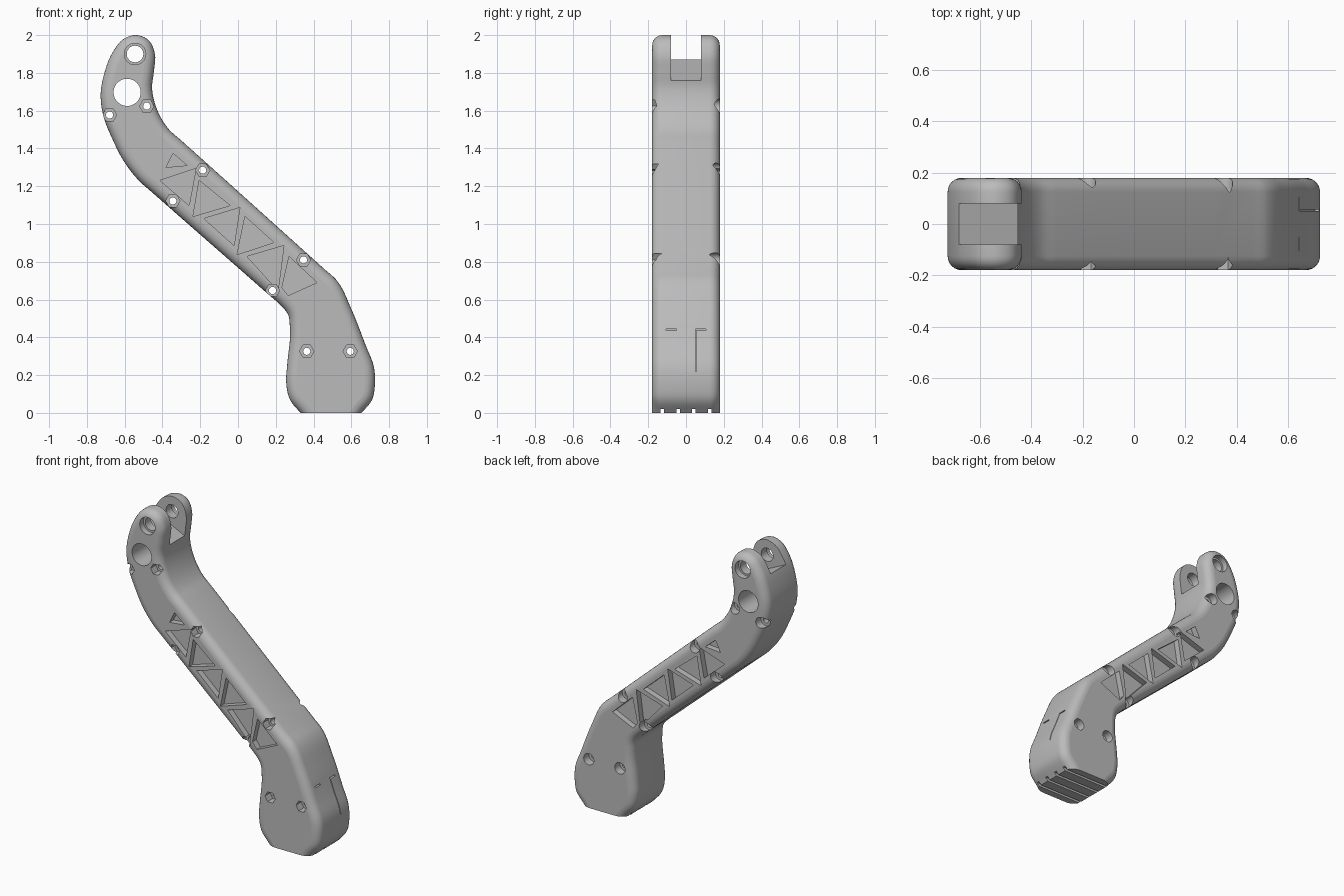
import bpy, bmesh, math
from mathutils import Vector

if "Cube" in bpy.data.objects:
    bpy.data.objects.remove(bpy.data.objects["Cube"])

HALF = 0.18      # half thickness
ROUND = 0.055    # edge rounding radius

grey = bpy.data.materials.new("light_grey")
grey.diffuse_color = (0.5, 0.5, 0.5, 1)
grey.use_nodes = True
grey.node_tree.nodes["Principled BSDF"].inputs["Base Color"].default_value = grey.diffuse_color

# Side outline (x, z), clockwise from the top; the foot runs below z=0 and is cut flat
outline = [(-0.54, 2.0), (-0.475, 1.975), (-0.44, 1.9), (-0.445, 1.81), (-0.455, 1.72),
           (-0.43, 1.61), (-0.365, 1.5), (-0.30, 1.442), (0.46, 0.759), (0.52, 0.705),
           (0.60, 0.55), (0.675, 0.36), (0.72, 0.24), (0.725, 0.15), (0.71, 0.07),
           (0.655, 0.001), (0.58, -0.09), (0.49, -0.12), (0.41, -0.09), (0.33, 0.001),
           (0.275, 0.07), (0.255, 0.165), (0.26, 0.25), (0.275, 0.45), (0.265, 0.52),
           (0.22, 0.575), (0.16, 0.628), (-0.46, 1.172), (-0.52, 1.225), (-0.6, 1.325),
           (-0.665, 1.45), (-0.715, 1.58), (-0.727, 1.69), (-0.71, 1.79),
           (-0.66, 1.915), (-0.605, 1.98)]


def smooth_loop(points, steps=5):
    """Closed Hermite curve through the points."""
    p = [Vector(q) for q in points]
    n = len(p)
    tan = []
    for i in range(n):
        a, b = p[i] - p[i - 1], p[(i + 1) % n] - p[i]
        tan.append((a.normalized() * b.length + b.normalized() * a.length).normalized())
    out = []
    for i in range(n):
        a, b, ta, tb = p[i], p[(i + 1) % n], tan[i], tan[(i + 1) % n]
        d = (b - a).length
        for k in range(steps):
            t = k / steps
            out.append(a * (2*t**3 - 3*t**2 + 1) + ta * d * (t**3 - 2*t**2 + t)
                       + b * (3*t**2 - 2*t**3) + tb * d * (t**3 - t**2))
    return out


def make_object(name, bm):
    bmesh.ops.recalc_face_normals(bm, faces=bm.faces[:])
    mesh = bpy.data.meshes.new(name)
    bm.to_mesh(mesh)
    bm.free()
    ob = bpy.data.objects.new(name, mesh)
    bpy.context.scene.collection.objects.link(ob)
    mesh.materials.append(grey)
    return ob


def prism(bm, pts, y0, y1):
    """Closed prism along y from an (x, z) polygon."""
    a = [bm.verts.new((x, y0, z)) for x, z in pts]
    b = [bm.verts.new((x, y1, z)) for x, z in pts]
    n = len(a)
    bm.faces.new(a)
    bm.faces.new(b[::-1])
    for i in range(n):
        j = (i + 1) % n
        bm.faces.new((a[i], b[i], b[j], a[j]))


def ring(c, r, sides):
    return [(c[0] + r * math.cos(2 * math.pi * i / sides),
             c[1] + r * math.sin(2 * math.pi * i / sides)) for i in range(sides)]


def box(x0, x1, z0, z1):
    return [(x0, z0), (x1, z0), (x1, z1), (x0, z1)]


def cut(ob, bm, name):
    """Subtract the cutter mesh from the object, keeping only a sound result."""
    cutter = make_object(name, bm)
    cutter.hide_render = True
    for solver in ('EXACT', 'MANIFOLD'):
        mod = ob.modifiers.new(name, 'BOOLEAN')
        mod.operation, mod.solver, mod.object = 'DIFFERENCE', solver, cutter
        bpy.context.view_layer.update()
        deps = bpy.context.evaluated_depsgraph_get()
        result = bpy.data.meshes.new_from_object(ob.evaluated_get(deps))
        ob.modifiers.remove(mod)
        if len(result.polygons) > 500 and max(v.co.z for v in result.vertices) < 2.05:
            ob.data = result
            break
    bpy.data.objects.remove(cutter)


# Leg body: stacked rings of the outline with quarter-round rims
loop = smooth_loop(outline)
n = len(loop)
normals = []
for i in range(n):
    t = (loop[(i + 1) % n] - loop[i - 1]).normalized()
    normals.append(Vector((-t.y, t.x)))      # outward for a clockwise loop
rim = [(HALF - ROUND * (1 - math.sin(a)), ROUND * (1 - math.cos(a)))
       for a in [math.pi / 12 * k for k in range(7)]]
section = [(-y, inset) for y, inset in rim[::-1]] + rim
bm = bmesh.new()
rings = [[bm.verts.new((q.x - m.x * ins, y, q.y - m.y * ins)) for q, m in zip(loop, normals)]
         for y, ins in section]
for r0, r1 in zip(rings, rings[1:]):
    for i in range(n):
        j = (i + 1) % n
        bm.faces.new((r0[i], r0[j], r1[j], r1[i]))
bm.faces.new(rings[0])
bm.faces.new(rings[-1][::-1])
leg = make_object("leg_link", bm)

# Hole positions
bolts = [(-0.483, 1.624), (-0.68, 1.577), (-0.187, 1.285), (-0.345, 1.122),
         (0.347, 0.81), (0.183, 0.648), (0.364, 0.326), (0.594, 0.326)]
pivot, big_hole = (-0.545, 1.9), (-0.587, 1.697)

# Truss pockets, traced as (x, z)
pockets = [[(-0.344, 1.374), (-0.27, 1.31), (-0.381, 1.30)],
           [(-0.413, 1.231), (-0.222, 1.294), (-0.259, 1.098)],
           [(-0.206, 1.231), (-0.042, 1.098), (-0.238, 1.04)],
           [(0.01, 1.087), (-0.18, 1.029), (-0.021, 0.886)],
           [(0.037, 1.04), (0.19, 0.902), (-0.005, 0.838)],
           [(0.243, 0.886), (0.048, 0.828), (0.212, 0.647)],
           [(0.27, 0.828), (0.418, 0.69), (0.265, 0.621), (0.233, 0.663)]]

# Flat sole and through holes
bm = bmesh.new()
prism(bm, box(-1, 1, -0.5, 0), -0.5, 0.5)
for c in bolts:
    prism(bm, ring(c, 0.019, 16), -0.3, 0.3)
prism(bm, ring(pivot, 0.044, 32), -0.3, 0.3)
prism(bm, ring(big_hole, 0.072, 40), -0.3, 0.3)
cut(leg, bm, "sole_and_hole_cutter")

# Nut seats (front), bolt seats (back) and pivot seats
bm = bmesh.new()
for s in (-1, 1):
    for c in bolts:
        prism(bm, ring(c, 0.038, 6 if s < 0 else 24), s * (HALF - 0.055), s * 0.25)
    prism(bm, ring(pivot, 0.057, 32), s * (HALF - 0.04), s * 0.25)
cut(leg, bm, "seat_cutter")

# Truss pockets on both cheeks
bm = bmesh.new()
for s in (-1, 1):
    for tri in pockets:
        prism(bm, tri, s * (HALF - 0.04), s * 0.25)
cut(leg, bm, "pocket_cutter")

# Clevis slot, sole grooves and thin slits on the shin
bm = bmesh.new()
prism(bm, [(-0.8, 1.927), (-0.3, 1.688), (-0.3, 2.1), (-0.8, 2.1)], -0.08, 0.08)
for y in (-0.125, -0.042, 0.042, 0.125):
    prism(bm, box(0.1, 0.9, -0.1, 0.02), y - 0.009, y + 0.009)
for y in (-0.105, 0.05):
    prism(bm, box(0.62, 0.8, 0.436, 0.445), y, y + 0.055)
prism(bm, [(0.635, 0.434), (0.705, 0.22), (0.8, 0.22), (0.8, 0.434)], 0.05, 0.056)
cut(leg, bm, "slot_cutter")

# One colour throughout
leg.data.materials.clear()
leg.data.materials.append(grey)
for f in leg.data.polygons:
    f.material_index = 0

# Smooth rims and bores, flat cheeks
bpy.context.view_layer.objects.active = leg
leg.select_set(True)
bpy.ops.object.shade_smooth_by_angle(angle=math.radians(30))
for f in leg.data.polygons:
    if abs(f.normal.y) > 0.9995 or f.normal.z < -0.9995:
        f.use_smooth = False
